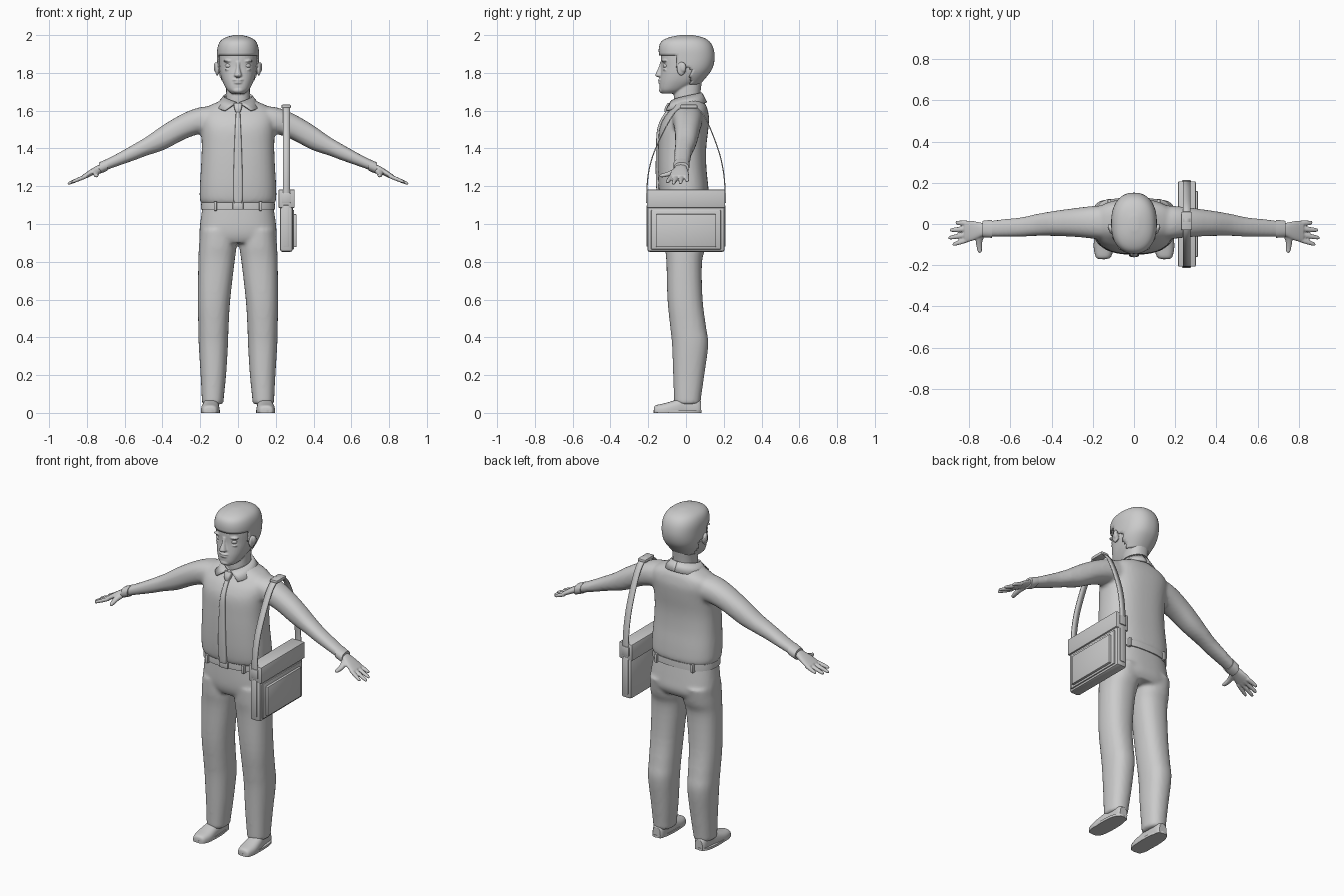
import bpy, bmesh
from math import sin, cos, pi, radians
from mathutils import Vector, Matrix

def spline(rows, k=4):
    """Catmull-Rom interpolation of tuples."""
    out = []
    for i in range(len(rows) - 1):
        p0, p1, p2, p3 = rows[max(i - 1, 0)], rows[i], rows[i + 1], rows[min(i + 2, len(rows) - 1)]
        for j in range(k):
            t = j / k
            out.append(tuple(.5 * (2 * b + (c - a) * t + (2 * a - 5 * b + 4 * c - d) * t * t
                       + (3 * b - a - 3 * c + d) * t ** 3) for a, b, c, d in zip(p0, p1, p2, p3)))
    return out + [tuple(rows[-1])]

def loft(bm, rows, axis='z', p=2.3, n=32, sx=1, k=4, caps=True):
    """Superellipse rings; row = position on the axis, then extents on the other two axes."""
    rings = []
    for t, a0, a1, b0, b1 in spline(rows, k):
        ring = []
        for i in range(n):
            c, s = cos(2 * pi * i / n), sin(2 * pi * i / n)
            a = (a0 + a1) / 2 + (a1 - a0) / 2 * (abs(c) ** (2 / p)) * (1 if c > 0 else -1)
            b = (b0 + b1) / 2 + (b1 - b0) / 2 * (abs(s) ** (2 / p)) * (1 if s > 0 else -1)
            x, y, z = {'x': (t, a, b), 'y': (a, t, b), 'z': (a, b, t)}[axis]
            ring.append(bm.verts.new((x * sx, y, z)))
        rings.append(ring)
    for r, q in zip(rings, rings[1:]):
        for i in range(n):
            bm.faces.new((r[i], r[(i + 1) % n], q[(i + 1) % n], q[i]))
    if caps:
        bm.faces.new(rings[0])
        bm.faces.new(rings[-1])

def ball(bm, c, r):
    bmesh.ops.create_uvsphere(bm, u_segments=20, v_segments=12, radius=1,
                              matrix=Matrix.Translation(c) @ Matrix.Diagonal((*r, 1)))

def finish(bm, name, voxel=0, relax=4, thick=0):
    bmesh.ops.recalc_face_normals(bm, faces=bm.faces[:])
    for f in bm.faces:
        f.smooth = True
    for e in bm.edges:
        e.smooth = e.calc_face_angle(0) < .6
    me = bpy.data.meshes.new(name)
    bm.to_mesh(me)
    bm.free()
    ob = bpy.data.objects.new(name, me)
    bpy.context.collection.objects.link(ob)
    if thick:
        m = ob.modifiers.new('thickness', 'SOLIDIFY')
        m.thickness, m.offset = thick, 0
    if voxel:
        m = ob.modifiers.new('fuse', 'REMESH')
        m.mode, m.voxel_size, m.use_smooth_shade = 'VOXEL', voxel, True
        m = ob.modifiers.new('relax', 'SMOOTH')
        m.factor, m.iterations = .5, relax
    return ob

def box(name, x, y, z, bevel=.004):
    bm = bmesh.new()
    mid = [(a + b) / 2 for a, b in (x, y, z)]
    size = [b - a for a, b in (x, y, z)]
    bmesh.ops.create_cube(bm, size=1, matrix=Matrix.Translation(mid) @ Matrix.Diagonal((*size, 1)))
    bmesh.ops.bevel(bm, geom=bm.edges[:], offset=bevel, segments=2, profile=.5, affect='EDGES')
    return finish(bm, name)

def strip(name, left, right, thick):
    bm = bmesh.new()
    a, b = [[bm.verts.new(p) for p in s] for s in (left, right)]
    for i in range(len(a) - 1):
        bm.faces.new((a[i], a[i + 1], b[i + 1], b[i]))
    return finish(bm, name, thick=thick)

def sym(rows):
    return [(z, -w, w, f, b) for z, w, f, b in rows]

# Shirt: torso fused with both sleeves
bm = bmesh.new()
loft(bm, sym([(1.105, .19, -.125, .115), (1.13, .202, -.138, .122), (1.2, .202, -.146, .118),
              (1.3, .196, -.149, .108), (1.4, .192, -.148, .107), (1.5, .195, -.142, .118),
              (1.56, .2, -.118, .122), (1.6, .188, -.088, .116), (1.625, .155, -.07, .108),
              (1.645, .11, -.06, .095), (1.665, .07, -.055, .08)]), p=2.5, n=48)
for s in (1, -1):
    loft(bm, [(.1, -.08, .09, 1.47, 1.62), (.19, -.072, .088, 1.478, 1.62), (.28, -.063, .078, 1.45, 1.59),
              (.39, -.058, .063, 1.393, 1.528), (.48, -.058, .047, 1.363, 1.465), (.55, -.062, .032, 1.337, 1.423),
              (.65, -.063, .022, 1.302, 1.367), (.71, -.062, .014, 1.28, 1.336)], 'x', sx=s)
finish(bm, 'shirt', .011)

# Cuffs and hands
for s, side in ((1, 'left'), (-1, 'right')):
    bm = bmesh.new()
    loft(bm, [(.69, -.067, .019, 1.283, 1.346), (.715, -.066, .018, 1.272, 1.335),
              (.735, -.064, .015, 1.265, 1.326)], 'x', sx=s, k=2)
    finish(bm, side + '_cuff')
    bm = bmesh.new()
    loft(bm, [(.7, -.05, .0, 1.285, 1.325), (.74, -.062, .006, 1.272, 1.312), (.78, -.08, .014, 1.253, 1.289),
              (.815, -.088, .016, 1.238, 1.265), (.825, -.08, .01, 1.24, 1.258)], 'x', sx=s)
    for y0, x1, y1 in ((.004, .867, .006), (-.022, .895, -.03), (-.049, .903, -.068), (-.074, .882, -.1)):
        rows = []
        for f, r in ((0, .012), (.4, .0125), (.8, .0105), (.95, .008), (1, .003)):
            x, y = .8 + (x1 - .8) * f, y0 + (y1 - y0) * f
            z = 1.254 - (x - .8) * .4
            rows.append((x, y - r, y + r, z - r * .9, z + r * .9))
        loft(bm, rows, 'x', n=16, sx=s)
    loft(bm, [(-.04, .715, .76, 1.272, 1.305), (-.08, .735, .768, 1.256, 1.284), (-.115, .738, .764, 1.248, 1.27),
              (-.135, .739, .758, 1.247, 1.265), (-.14, .745, .752, 1.252, 1.26)], 'y', n=16, sx=s)
    finish(bm, side + '_hand', .0045, 2)

# Trousers: hips fused with both legs
bm = bmesh.new()
loft(bm, sym([(1.11, .185, -.12, .11), (1.0, .201, -.122, .125), (.94, .204, -.117, .13), (.9, .195, -.1, .11)]),
     p=2.5, n=48)
for s in (1, -1):
    loft(bm, [(.97, .01, .2, -.115, .125), (.88, .008, .207, -.112, .108), (.8, .018, .21, -.104, .085),
              (.6, .041, .213, -.098, .088), (.45, .05, .21, -.083, .107), (.36, .053, .208, -.074, .118),
              (.2, .063, .198, -.068, .097), (.08, .075, .192, -.064, .08), (.045, .077, .19, -.063, .077)], sx=s)
finish(bm, 'trousers', .011)

# Belt, buckle and loops
bm = bmesh.new()
loft(bm, sym([(1.078, .196, -.13, .121), (1.095, .196, -.131, .121), (1.115, .194, -.13, .12)]), p=2.5, n=48, k=1)
finish(bm, 'belt')
box('belt_buckle', (-.028, .028), (-.14, -.12), (1.076, 1.117))
for x in (-.12, .12):
    box('belt_loop', (x - .008, x + .008), (-.131, -.1), (1.07, 1.12), .003)
    box('belt_loop', (x - .008, x + .008), (.09, .119), (1.07, 1.12), .003)

# Shoes with flat soles
for s, side in ((1, 'left'), (-1, 'right')):
    bm = bmesh.new()
    loft(bm, [(-.17, .135, .17, -.01, .025), (-.16, .112, .186, -.02, .04), (-.11, .098, .196, -.03, .052),
              (-.05, .1, .19, -.03, .07), (0, .102, .18, -.03, .09), (.06, .105, .175, -.03, .08),
              (.08, .115, .165, -.02, .06)], 'y', p=2.6, sx=s)
    for v in bm.verts:
        v.co.z = max(v.co.z, 0)
    finish(bm, side + '_shoe')
    bm = bmesh.new()
    loft(bm, [(0, .096, .196, -.172, .083), (.014, .096, .196, -.172, .083)], p=2.6, sx=s, k=1)
    finish(bm, side + '_sole')

# Head: skull, neck, nose, lips, brows and ears fused
skull = [(1.69, .035, -.125, -.04), (1.71, .058, -.138, 0), (1.75, .08, -.139, .065), (1.79, .093, -.135, .105),
         (1.83, .1, -.131, .132), (1.88, .102, -.132, .143), (1.93, .098, -.128, .135), (1.965, .082, -.11, .11),
         (1.985, .055, -.07, .075)]
bm = bmesh.new()
loft(bm, sym(skull), n=40)
loft(bm, sym([(1.6, .07, -.06, .08), (1.68, .063, -.065, .076), (1.76, .063, -.05, .085)]))
loft(bm, sym([(1.777, .012, -.15, -.11), (1.785, .021, -.162, -.11), (1.797, .018, -.16, -.11),
              (1.83, .01, -.145, -.11), (1.86, .012, -.136, -.11)]), n=16)
ball(bm, (0, -.134, 1.762), (.029, .015, .007))
ball(bm, (0, -.133, 1.749), (.025, .015, .008))
ball(bm, (0, -.125, 1.708), (.03, .018, .016))
for s in (1, -1):
    ball(bm, (s * .048, -.114, 1.863), (.032, .015, .007))
    ball(bm, (s * .047, -.11, 1.817), (.024, .013, .005))
    ball(bm, (s * .11, -.025, 1.822), (.011, .024, .037))
    ball(bm, (s * .12, -.015, 1.83), (.008, .016, .026))
finish(bm, 'head', .0045, 2)
for s, side in ((1, 'left'), (-1, 'right')):
    bm = bmesh.new()
    ball(bm, (s * .047, -.105, 1.838), (.021, .018, .015))
    finish(bm, side + '_eye')

# Short hair with a stepped hairline
bm = bmesh.new()
loft(bm, sym([(1.74, .078, -.13, .07), (1.79, .098, -.138, .113), (1.83, .105, -.136, .138), (1.88, .107, -.138, .148),
              (1.93, .105, -.14, .141), (1.965, .091, -.126, .12), (1.985, .062, -.085, .085),
              (1.996, .02, -.03, .035)]), n=56)
drop = [f for f in bm.faces for c in [f.calc_center_median()]
        if (c.y < -.055 and c.z < 1.895) or (c.y < .025 and c.z < 1.835)]
bmesh.ops.delete(bm, geom=drop, context='FACES')
finish(bm, 'hair', thick=.008)

# Collar: two mirrored flaps with front points
for s, side in ((1, 'left'), (-1, 'right')):
    top, low = [], []
    for i in range(17):
        f = i / 16
        u, w = radians(5 + 175 * f), radians(36 + 144 * f)
        e = (1 - f) ** 1.5
        top.append((s * .073 * sin(u), -cos(u) * (.082 if cos(u) > 0 else .08), 1.695 - .053 * e))
        low.append((s * .118 * sin(w), -cos(w) * (.128 if cos(w) > 0 else .108), 1.643 - .043 * e))
    strip(side + '_collar', top, low, .01)

# Tie and knot
bm = bmesh.new()
loft(bm, sym([(1.11, .02, -.15, -.12), (1.14, .024, -.154, -.13), (1.25, .024, -.16, -.135), (1.4, .02, -.159, -.135),
              (1.5, .016, -.153, -.125), (1.56, .013, -.13, -.1), (1.6, .011, -.104, -.08)]), p=4, n=20)
finish(bm, 'tie')
bm = bmesh.new()
loft(bm, sym([(1.592, .013, -.113, -.08), (1.615, .02, -.112, -.075), (1.64, .022, -.098, -.07)]), p=3.5, n=20)
finish(bm, 'tie_knot')

# Shoulder bag
box('bag_body', (.222, .29), (-.205, .205), (.852, 1.12), .014)
box('bag_flap', (.214, .3), (-.207, .207), (1.085, 1.183), .006)
box('bag_front_panel', (.28, .297), (-.185, .185), (.865, 1.075), .006)
box('bag_pocket', (.285, .311), (-.16, .16), (.877, 1.053), .006)
for s in (1, -1):
    y = sorted((s * .195, s * .213))
    box('strap_holder', (.232, .278), y, (1.11, 1.165), .004)
    box('side_tab', (.24, .27), sorted((s * .19, s * .209)), (.88, 1.1), .003)

# Strap arching over the shoulder
path = spline([(-.206, 1.12), (-.206, 1.2), (-.195, 1.29), (-.165, 1.39), (-.1, 1.525), (-.045, 1.603),
               (.02, 1.63), (.075, 1.6), (.12, 1.525), (.172, 1.39), (.196, 1.29), (.206, 1.2), (.206, 1.12)], 4)
strip('bag_strap', [(.237, y, z) for y, z in path], [(.274, y, z) for y, z in path], .006)
box('shoulder_pad', (.23, .28), (-.03, .06), (1.612, 1.632), .006)
